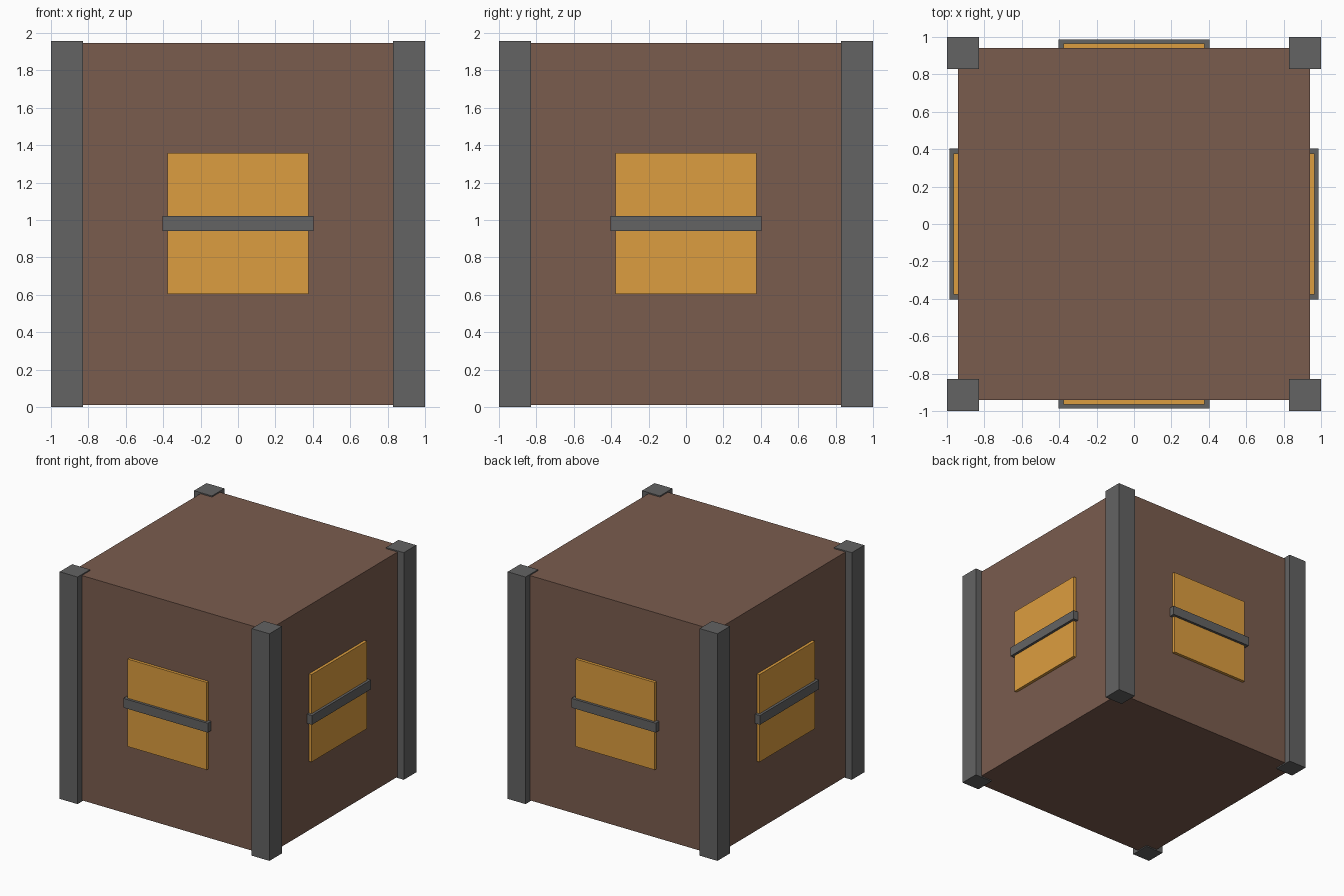
import bpy
from math import radians
from mathutils import Matrix, Vector

if "Cube" in bpy.data.objects:
    bpy.data.objects.remove(bpy.data.objects["Cube"])


def material(name, color):
    m = bpy.data.materials.new(name)
    m.diffuse_color = color
    m.use_nodes = True
    m.node_tree.nodes["Principled BSDF"].inputs["Base Color"].default_value = m.diffuse_color
    return m


def box(name, lo, hi, mat=None, turn=0):
    """Box between two corners, turned about the z axis of the model."""
    lo, hi = Vector(lo), Vector(hi)
    bpy.ops.mesh.primitive_cube_add(size=1)
    ob = bpy.context.object
    ob.name = name
    ob.data.transform(Matrix.Rotation(radians(turn), 4, 'Z')
                      @ Matrix.Translation((lo + hi) / 2)
                      @ Matrix.Diagonal((*(hi - lo), 1)))
    if mat:
        ob.data.materials.append(mat)
    return ob


brown = material("brown", (0.195, 0.107, 0.076, 1))
amber = material("amber", (0.72, 0.34, 0.05, 1))
grey = material("dark grey", (0.125, 0.125, 0.125, 1))

# Crate body
box("body", (-0.94, -0.94, 0.01), (0.94, 0.94, 1.947), brown)

# One corner post, panel and crossbar per side
for i, side in enumerate(("front", "right", "back", "left")):
    turn = 90 * i
    box(f"{side}_corner_post", (0.83, -1, 0), (1, -0.83, 1.957), grey, turn)
    box(f"{side}_panel", (-0.377, -0.965, 0.604), (0.377, -0.92, 1.358), amber, turn)
    box(f"{side}_crossbar", (-0.403, -0.987, 0.941), (0.403, -0.92, 1.021), grey, turn)
